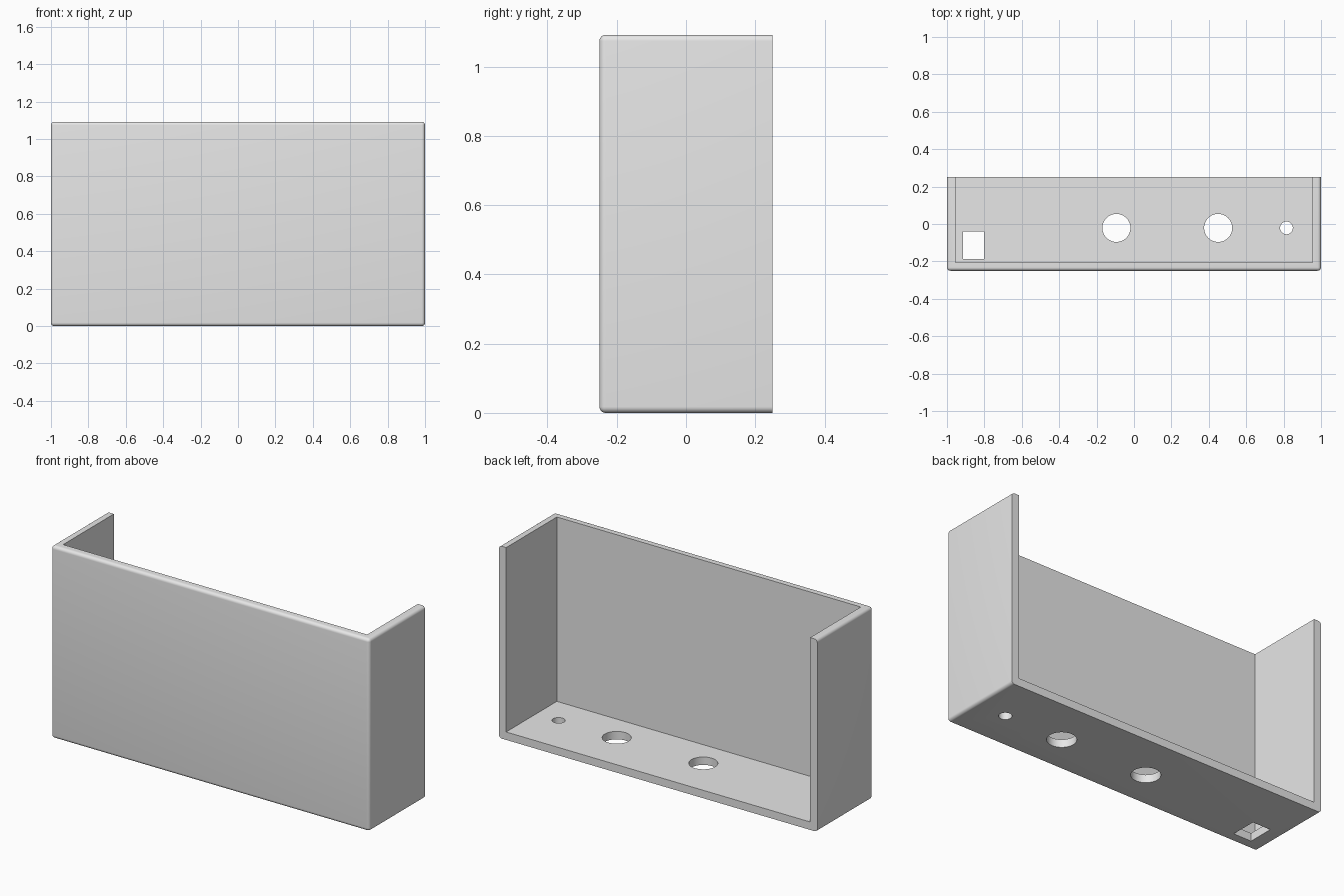
import bpy, bmesh
from mathutils import Vector

old = bpy.data.objects.get("Cube")
if old:
    bpy.data.objects.remove(old, do_unlink=True)

WIDTH, DEPTH, HEIGHT = 2.0, 0.5, 1.092
WALL, ROUND = 0.045, 0.018
FRONT, BACK = -DEPTH / 2, DEPTH / 2

grey = bpy.data.materials.new("plain_grey")
grey.use_nodes = True
grey.diffuse_color = (0.8, 0.8, 0.8, 1)
grey.node_tree.nodes["Principled BSDF"].inputs["Base Color"].default_value = (0.8, 0.8, 0.8, 1)


def add_object(name, bm):
    mesh = bpy.data.meshes.new(name)
    bm.to_mesh(mesh)
    bm.free()
    obj = bpy.data.objects.new(name, mesh)
    bpy.context.collection.objects.link(obj)
    mesh.materials.append(grey)
    return obj


def box(low, high):
    bm = bmesh.new()
    bmesh.ops.create_cube(bm, size=1)
    low, high = Vector(low), Vector(high)
    bmesh.ops.scale(bm, vec=high - low, verts=bm.verts)
    bmesh.ops.translate(bm, vec=(low + high) / 2, verts=bm.verts)
    return bm


def drill(x, y, radius):
    bm = bmesh.new()
    bmesh.ops.create_cone(bm, cap_ends=True, segments=48, radius1=radius,
                          radius2=radius, depth=0.3)
    bmesh.ops.translate(bm, vec=(x, y, 0), verts=bm.verts)
    return bm


# Enclosure block: every outer edge rounded except those of the open back
bm = box((-WIDTH / 2, FRONT, 0), (WIDTH / 2, BACK, HEIGHT))
edges = [e for e in bm.edges if any(v.co.y < 0 for v in e.verts)]
bmesh.ops.bevel(bm, geom=edges, offset=ROUND, segments=6, profile=0.5,
                affect='EDGES', clamp_overlap=True)
enclosure = add_object("enclosure", bm)

# Cutters: cavity open at the top and back, then the holes in the floor
cutters = [
    add_object("cavity_cutter", box(
        (-WIDTH / 2 + WALL, FRONT + WALL, WALL),
        (WIDTH / 2 - WALL, BACK + 0.2, HEIGHT + 0.2))),
    add_object("socket_cutter", box((-0.914, -0.187, -0.2), (-0.802, -0.039, 0.2))),
    add_object("middle_hole_cutter", drill(-0.094, -0.021, 0.075)),
    add_object("side_hole_cutter", drill(0.45, -0.021, 0.075)),
    add_object("small_hole_cutter", drill(0.815, -0.021, 0.034)),
]
bpy.ops.object.select_all(action='DESELECT')
enclosure.select_set(True)
bpy.context.view_layer.objects.active = enclosure
for cutter in cutters:
    mod = enclosure.modifiers.new(cutter.name, 'BOOLEAN')
    mod.operation = 'DIFFERENCE'
    mod.solver = 'EXACT'
    mod.object = cutter
    bpy.ops.object.modifier_apply(modifier=mod.name)
for cutter in cutters:
    bpy.data.objects.remove(cutter, do_unlink=True)

bpy.ops.object.shade_smooth_by_angle(angle=0.6)
